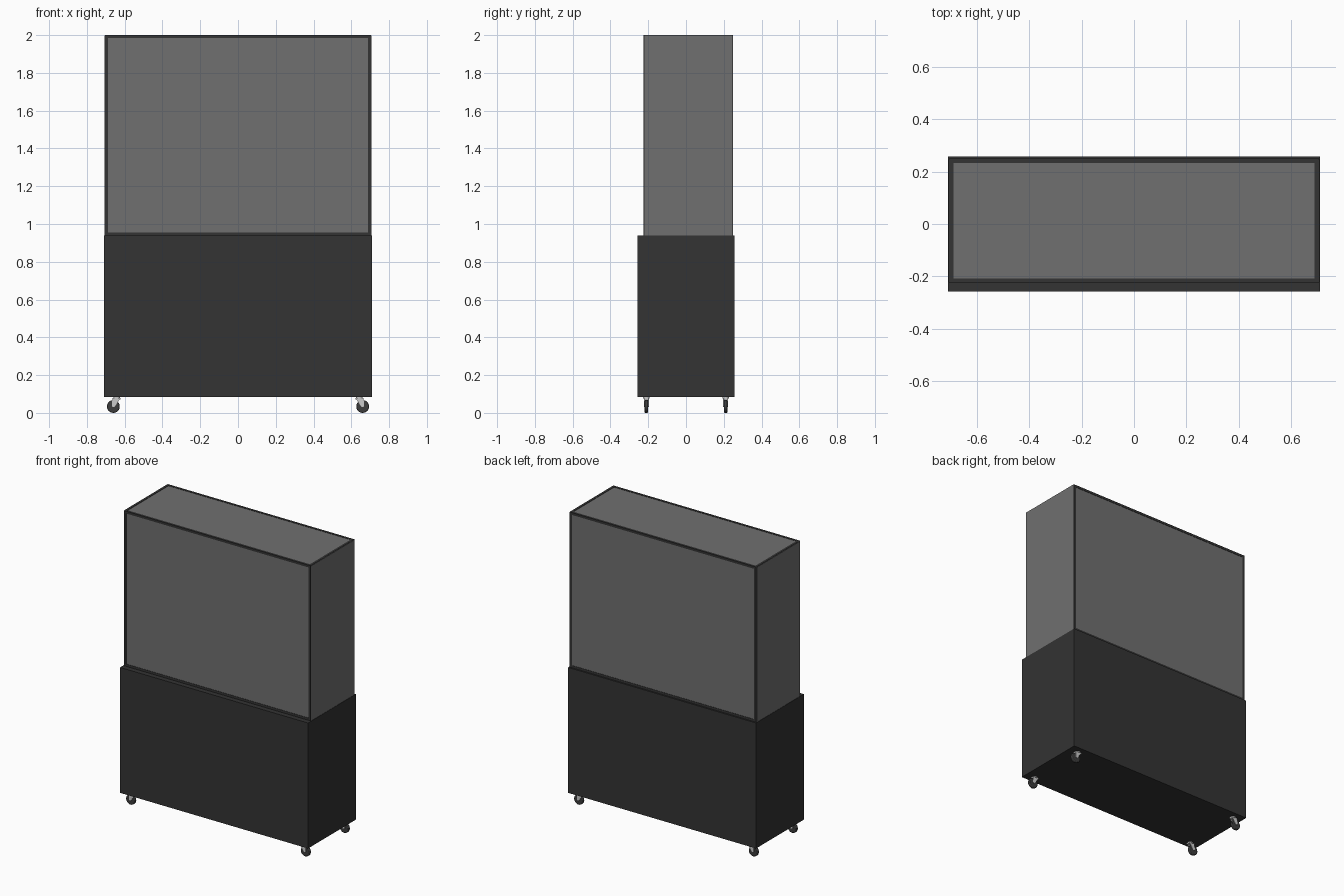
import bpy, bmesh, math
from mathutils import Matrix

if "Cube" in bpy.data.objects:
    bpy.data.objects.remove(bpy.data.objects["Cube"])


def material(name, v):
    m = bpy.data.materials.new(name)
    m.diffuse_color = (v, v, v, 1)
    m.use_nodes = True
    m.node_tree.nodes["Principled BSDF"].inputs["Base Color"].default_value = m.diffuse_color
    return m


DARK = material("dark_panel", 0.033)
GLASS = material("grey_glass", 0.16)
RUBBER = material("rubber", 0.045)


def add_object(name, bm, mat=None):
    bmesh.ops.recalc_face_normals(bm, faces=bm.faces)
    me = bpy.data.meshes.new(name)
    bm.to_mesh(me)
    bm.free()
    ob = bpy.data.objects.new(name, me)
    bpy.context.collection.objects.link(ob)
    if mat:
        me.materials.append(mat)
    return ob


def box(name, x, y, z, mat=None):
    bm = bmesh.new()
    size = [b - a for a, b in (x, y, z)]
    mid = [(a + b) / 2 for a, b in (x, y, z)]
    bmesh.ops.create_cube(bm, size=1, matrix=Matrix.Translation(mid) @ Matrix.Diagonal((*size, 1)))
    return add_object(name, bm, mat)


def prism(name, profile, y0, y1, mat=None):
    bm = bmesh.new()
    face = bm.faces.new([bm.verts.new((x, y0, z)) for x, z in profile])
    ext = bmesh.ops.extrude_face_region(bm, geom=[face])
    bmesh.ops.translate(bm, vec=(0, y1 - y0, 0),
                        verts=[v for v in ext["geom"] if isinstance(v, bmesh.types.BMVert)])
    return add_object(name, bm, mat)


X, Y0, Y1, Z0, Z1 = 0.705, -0.224, 0.249, 0.94, 2.0
T = 0.016

# Lower cabinet
box("base_cabinet", (-0.71, 0.71), (-0.258, 0.258), (0.083, Z0), DARK)

# Display case frame: four posts, long rails and short rails
for side, sx in (("left", -1), ("right", 1)):
    xs = sorted((sx * X, sx * (X - T)))
    for end, ys in (("front", (Y0, Y0 + T)), ("back", (Y1 - T, Y1))):
        box(f"{end}_{side}_post", xs, ys, (Z0, Z1), DARK)
    for level, zs in (("bottom", (Z0, Z0 + T)), ("top", (Z1 - T, Z1))):
        box(f"{level}_{side}_rail", xs, (Y0 + T, Y1 - T), zs, DARK)
for end, ys in (("front", (Y0, Y0 + T)), ("back", (Y1 - T, Y1))):
    for level, zs in (("bottom", (Z0, Z0 + T)), ("top", (Z1 - T, Z1))):
        box(f"{end}_{level}_rail", (T - X, X - T), ys, zs, DARK)

# Glass panes: front, back and top sit in the frame, sides cover it
inner_x, inner_z = (T - X, X - T), (Z0 + T, Z1 - T)
box("front_glass", inner_x, (Y0 + 0.002, Y0 + 0.008), inner_z, GLASS)
box("back_glass", inner_x, (Y1 - 0.008, Y1 - 0.002), inner_z, GLASS)
box("top_glass", inner_x, (Y0 + T, Y1 - T), (Z1 - 0.008, Z1 - 0.002), GLASS)
for side, sx in (("left", -1), ("right", 1)):
    box(f"{side}_glass", sorted((sx * X, sx * (X + 0.003))),
        (Y0 + 0.003, Y1 - 0.003), (Z0, Z1 - 0.002), GLASS)

# Casters at the four corners
for side, sx in (("left", -1), ("right", 1)):
    for end, y in (("front", -0.21), ("back", 0.21)):
        bm = bmesh.new()
        bmesh.ops.create_cone(bm, cap_ends=True, segments=24, radius1=0.034, radius2=0.034, depth=0.018,
                              matrix=Matrix.Translation((sx * 0.66, y, 0.034)) @ Matrix.Rotation(math.pi / 2, 4, "X"))
        rims = [e for e in bm.edges if len({len(f.verts) for f in e.link_faces}) == 2]
        bmesh.ops.bevel(bm, geom=rims, offset=0.004, segments=2, affect="EDGES", profile=0.5)
        wheel = add_object(f"{end}_{side}_wheel", bm, RUBBER)
        for p in wheel.data.polygons:
            p.use_smooth = len(p.vertices) == 4

        # Fork cheeks, bridge over the wheel and swivel plate
        cheek = [(sx * a, b) for a, b in ((0.622, 0.079), (0.665, 0.079), (0.668, 0.034), (0.655, 0.03))]
        for label, d in (("outer", -1), ("inner", 1)):
            prism(f"{end}_{side}_{label}_fork", cheek, y + d * 0.010, y + d * 0.013)
        box(f"{end}_{side}_fork_bridge", sorted((sx * 0.622, sx * 0.665)),
            (y - 0.013, y + 0.013), (0.070, 0.079))
        bm = bmesh.new()
        bmesh.ops.create_cone(bm, cap_ends=True, segments=20, radius1=0.018, radius2=0.018, depth=0.008,
                              matrix=Matrix.Translation((sx * 0.642, y, 0.080)))
        add_object(f"{end}_{side}_swivel", bm)
